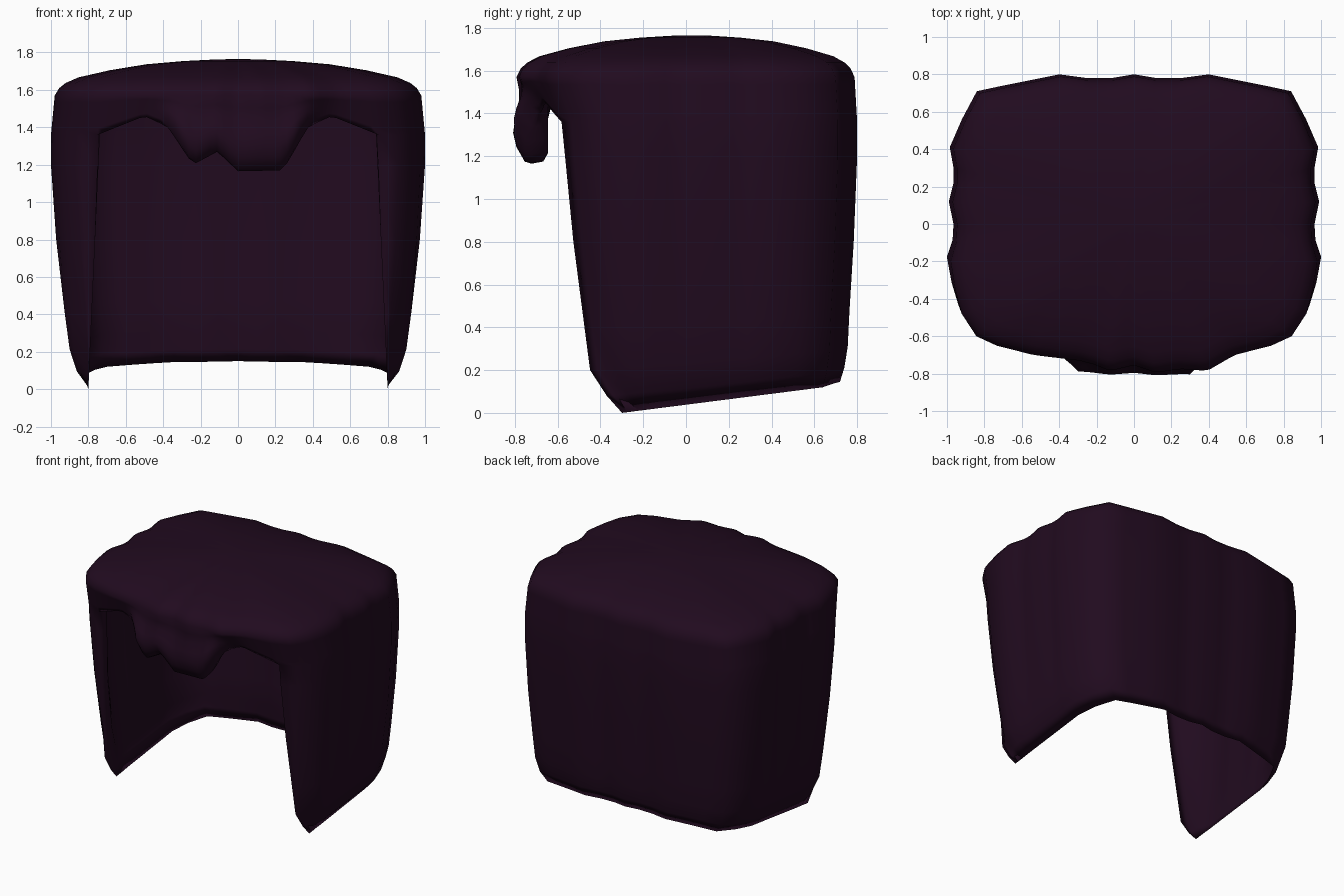
import bpy, bmesh, math

cube = bpy.data.objects.get("Cube")
if cube:
    bpy.data.objects.remove(cube, do_unlink=True)


def sample(table, v):
    """Piecewise linear lookup: each row is a key followed by values."""
    if v <= table[0][0]:
        return table[0][1:]
    for a, b in zip(table, table[1:]):
        if v <= b[0]:
            t = (v - a[0]) / (b[0] - a[0])
            return [p + (q - p) * t for p, q in zip(a[1:], b[1:])]
    return table[-1][1:]


RIM = 1.57                 # height where the walls meet the crown
OPEN_TOP = 1.36            # height of the opening's upper corners
EDGE, EDGE_Y = .75, -.65   # corner of the face opening
THICK = .07                # thickness of the shell
STEPS = 6                  # rows down the front of the fringe

# Wavy half outline, from the face opening round to the middle of the back
side = [(EDGE, EDGE_Y), (.86, -.6), (.94, -.48), (.975, -.35), (1, -.2), (.97, -.1),
        (.965, 0), (.99, .12), (.965, .22), (.965, .3), (.985, .41), (.92, .56), (.84, .71),
        (.7, .74), (.55, .77), (.4, .8), (.25, .78), (.12, .78), (0, .8)]
wall_line = side + [(-x, y) for x, y in reversed(side[:-1])]

# Height, then width, back and front scale of the walls
levels = [(0, .835, .9, .46), (.08, .895, .925, .57), (.2, .93, .945, .69), (.4, .95, .955, .73),
          (.8, .98, .98, .81), (1.2, 1, 1, .87), (OPEN_TOP, 1, 1, .895), (RIM, .98, .985, 1)]
heights = [z for z, *_ in levels[:-2]]
heights += [OPEN_TOP + (RIM - OPEN_TOP) * i / STEPS for i in range(STEPS + 1)]

# Lower edge and top depth of the fringe
fringe_edge = [(-EDGE, OPEN_TOP), (-.5, 1.46), (-.37, 1.4), (-.24, 1.21), (-.11, 1.28),
               (0, 1.175), (.24, 1.18), (.37, 1.4), (.5, 1.46), (EDGE, OPEN_TOP)]
fringe_top = [(-EDGE, EDGE_Y), (-.55, -.7), (-.3, -.73), (-.22, -.75), (-.13, -.785), (0, -.755),
              (.12, -.795), (.25, -.775), (.4, -.785), (.55, -.7), (EDGE, EDGE_Y)]

# Crown: scale, height
crown = [(1, RIM), (.975, 1.61), (.94, 1.637), (.87, 1.667), (.7, 1.705), (.5, 1.737),
         (.3, 1.754), (.12, 1.763), (0, 1.765)]


def wall_point(x, y, z):
    sx, back, front = sample(levels, z)
    cap = min(1, .96 + .04 * z)       # waves fade out towards the hem
    px = math.copysign(min(abs(x), cap), x) * sx
    py = y * (back if y > 0 else front)
    if y < -.3:                       # opening stays nearly straight
        px = math.copysign(max(abs(px), .8 - .045 * z), px)
    hem_y = y * levels[0][2 if y > 0 else 3]
    lift = .13 * min(1, max(0, (hem_y + .3) / 1.02))
    if y > 0:
        lift += .02 * max(0, 1 - (x / .84) ** 2)
    return (px, py, z + lift * max(0, 1 - z / .8))


def lining_point(x, y, z):
    """Wall point moved inwards; the shell tapers to nothing at the hem."""
    px, py, pz = wall_point(x, y, z)
    shrink = 1 - THICK * min(1, z / .2)
    inner_x = abs(px) * shrink
    if y < -.3:
        inner_x = max(inner_x, .8 - .045 * z)
    return (math.copysign(inner_x, px), py * (shrink - (1 - shrink) * (y < 0)), pz)


def lip_column(x):
    """Front edge of the lining, joined to the wall beside the opening."""
    return [(wall_point if z <= OPEN_TOP else lining_point)(x, EDGE_Y, z) for z in heights[:-2]]


def fringe_column(x):
    """Rows from the rim down the front of a lock and up behind it."""
    tip = sample(fringe_edge, x)[0]
    top_y = sample(fringe_top, x)[0]
    sx = sample(levels, RIM)[0]
    lock = min(1, max(0, (.42 - abs(x)) / .12))
    rim_y = wall_point(EDGE, EDGE_Y, tip)[1]
    tip_y = lock * -.755 + (1 - lock) * (rim_y - .09 * (1 - (x / EDGE) ** 2))
    if abs(x) > EDGE - .001:          # shared with the side wall
        rows = [wall_point(x, EDGE_Y, z) for z in reversed(heights[-STEPS - 1:])]
    else:
        rows = []
        for i in range(STEPS + 1):
            t = i / STEPS
            y = top_y + (tip_y - top_y) * t
            y += lock * (.022 * math.sin(math.tau * t) - .025 * math.sin(math.pi * t))
            rows.append((x * (sx + (1 - sx) * t), y, RIM + (tip - RIM) * t))
    for depth, rise in ((.3, -.01), (.8, 0), (1, .04), (1, .2)):
        rows.append((x, tip_y + (-.645 - tip_y) * depth * lock, tip + rise * lock))
    inner_x, inner_y, inner_z = lining_point(EDGE, EDGE_Y, heights[-3])
    rows.append((x * inner_x / EDGE, inner_y + (top_y - EDGE_Y) * .7, inner_z))
    return rows


bm = bmesh.new()


def skin(columns, closed=False):
    grid = [[bm.verts.new(p) for p in col] for col in columns]
    pairs = list(zip(grid, grid[1:])) + ([(grid[-1], grid[0])] if closed else [])
    for a, b in pairs:
        for i in range(len(a) - 1):
            bm.faces.new((a[i], a[i + 1], b[i + 1], b[i]))


def dome(ring, drop):
    skin([[(x * s, y * s + .03 * (1 - s), z + (h - RIM) * drop) for s, h in crown]
          for x, y, z in ring], closed=True)


# Side and back walls, with the lining inside them
skin([[wall_point(x, y, z) for z in reversed(heights)] for x, y in wall_line])
lining = [[lining_point(x, y, z) for z in heights[:-2]] for x, y in wall_line]
skin([lip_column(EDGE)] + lining + [lip_column(-EDGE)])

# Fringe over the face opening
count = 40
fringe = [fringe_column(-EDGE + 2 * EDGE * i / count) for i in range(count + 1)]
skin(fringe)

# Rounded crown, and the same shape inside it
dome([wall_point(x, y, RIM) for x, y in wall_line] + [c[0] for c in fringe[1:-1]], 1)
dome([c[-1] for c in lining] + [c[-1] for c in fringe[1:-1]], 1)

bmesh.ops.remove_doubles(bm, verts=bm.verts, dist=.002)
bmesh.ops.recalc_face_normals(bm, faces=bm.faces)

mesh = bpy.data.meshes.new("hair")
bm.to_mesh(mesh)
bm.free()
hair = bpy.data.objects.new("hair", mesh)
bpy.context.collection.objects.link(hair)

# Dark plum colour
plum = bpy.data.materials.new("dark_plum")
plum.use_nodes = True
colour = (.015, .0032, .0135, 1)
plum.diffuse_color = colour
plum.node_tree.nodes["Principled BSDF"].inputs["Base Color"].default_value = colour
mesh.materials.append(plum)

bpy.ops.object.select_all(action='DESELECT')
hair.select_set(True)
bpy.context.view_layer.objects.active = hair
bpy.ops.object.shade_smooth()
